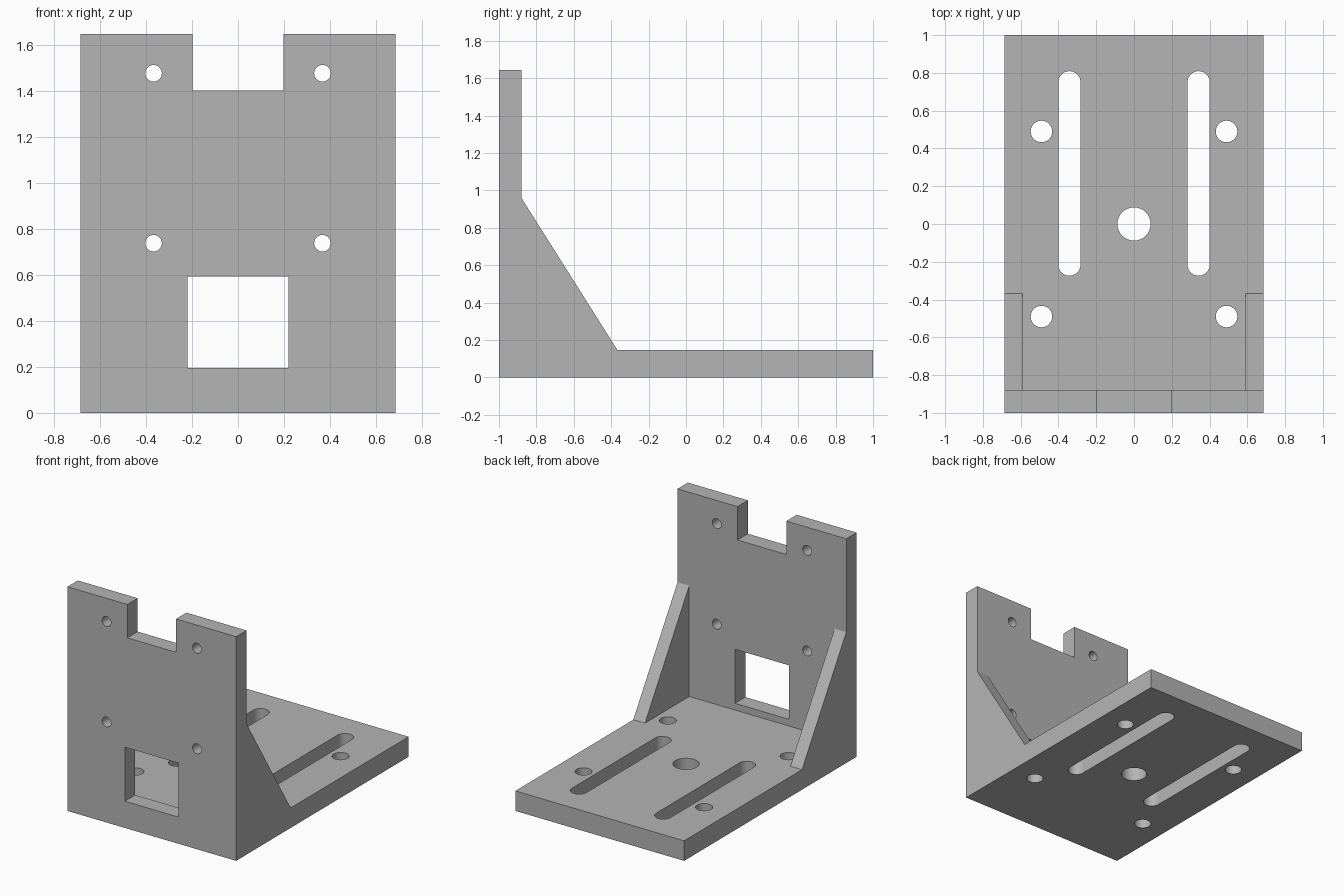
import bpy
import bmesh
from math import cos, sin, pi
from mathutils import Vector

cube = bpy.data.objects.get("Cube")
if cube:
    bpy.data.objects.remove(cube, do_unlink=True)

HALF_W, HEIGHT = 0.685, 1.645
BASE_T, BACK_Y, GUSSET_X = 0.147, -0.88, 0.59

steel = bpy.data.materials.new("plain grey")
steel.use_nodes = True
grey = (0.46, 0.46, 0.46, 1)
steel.diffuse_color = grey
steel.node_tree.nodes["Principled BSDF"].inputs["Base Color"].default_value = grey


def prism(name, outline, axis, lo, hi):
    """Extrude a 2D outline along x, y or z."""
    place = {"x": lambda a, b, d: (d, a, b),
             "y": lambda a, b, d: (a, d, b),
             "z": lambda a, b, d: (a, b, d)}[axis]
    bm = bmesh.new()
    face = bm.faces.new([bm.verts.new(place(a, b, lo)) for a, b in outline])
    grown = bmesh.ops.extrude_face_region(bm, geom=[face])["geom"]
    moved = [v for v in grown if isinstance(v, bmesh.types.BMVert)]
    bmesh.ops.translate(bm, verts=moved, vec=Vector(place(0, 0, hi - lo)))
    bmesh.ops.recalc_face_normals(bm, faces=bm.faces)
    mesh = bpy.data.meshes.new(name)
    bm.to_mesh(mesh)
    bm.free()
    mesh.materials.append(steel)
    obj = bpy.data.objects.new(name, mesh)
    bpy.context.collection.objects.link(obj)
    return obj


def rect(a0, a1, b0, b1):
    return [(a0, b0), (a1, b0), (a1, b1), (a0, b1)]


def slot(x, y0, y1, r, n=24):
    """Round-ended outline; y0 and y1 are the end arc centres."""
    arc = [(r * cos(pi * i / n), r * sin(pi * i / n)) for i in range(n + 1)]
    return [(x + a, y1 + b) for a, b in arc] + [(x - a, y0 - b) for a, b in arc]


def circle(x, y, r, n=48):
    return [(x + r * cos(2 * pi * i / n), y + r * sin(2 * pi * i / n)) for i in range(n)]


# Solid side profile across the full width
bracket = prism("angle_bracket",
                [(-1, 0), (1, 0), (1, BASE_T), (-0.367, BASE_T),
                 (BACK_Y, 0.96), (BACK_Y, HEIGHT), (-1, HEIGHT)],
                "x", -HALF_W, HALF_W)

# Pocket that leaves two side gussets, then notch and window in the upright plate
cutters = [
    prism("gusset_pocket", rect(BACK_Y, 0.2, BASE_T, 1.2), "x", -GUSSET_X, GUSSET_X),
    prism("top_notch", rect(-0.198, 0.198, 1.4, 1.8), "y", -1.2, -0.7),
    prism("window", rect(-0.219, 0.219, 0.196, 0.592), "y", -1.2, -0.7),
    prism("centre_hole", circle(0, 0, 0.088), "z", -0.2, 0.3),
]

# Upright screw holes, base slots and base screw holes
for s in (-1, 1):
    for z in (0.737, 1.475):
        cutters.append(prism("upright_hole", circle(s * 0.367, z, 0.036), "y", -1.2, -0.7))
    for y in (-0.49, 0.49):
        cutters.append(prism("base_hole", circle(s * 0.49, y, 0.057), "z", -0.2, 0.3))
    cutters.append(prism("base_slot", slot(s * 0.342, -0.215, 0.75, 0.059), "z", -0.2, 0.3))

bpy.ops.object.select_all(action="DESELECT")
bpy.context.view_layer.objects.active = bracket
bracket.select_set(True)
for cutter in cutters:
    cutter.hide_render = True
    mod = bracket.modifiers.new(cutter.name, "BOOLEAN")
    mod.operation = "DIFFERENCE"
    mod.solver = "EXACT"
    mod.object = cutter
    bpy.ops.object.modifier_apply(modifier=mod.name)
    bpy.data.objects.remove(cutter, do_unlink=True)

bpy.ops.object.shade_smooth_by_angle(angle=pi / 6)
